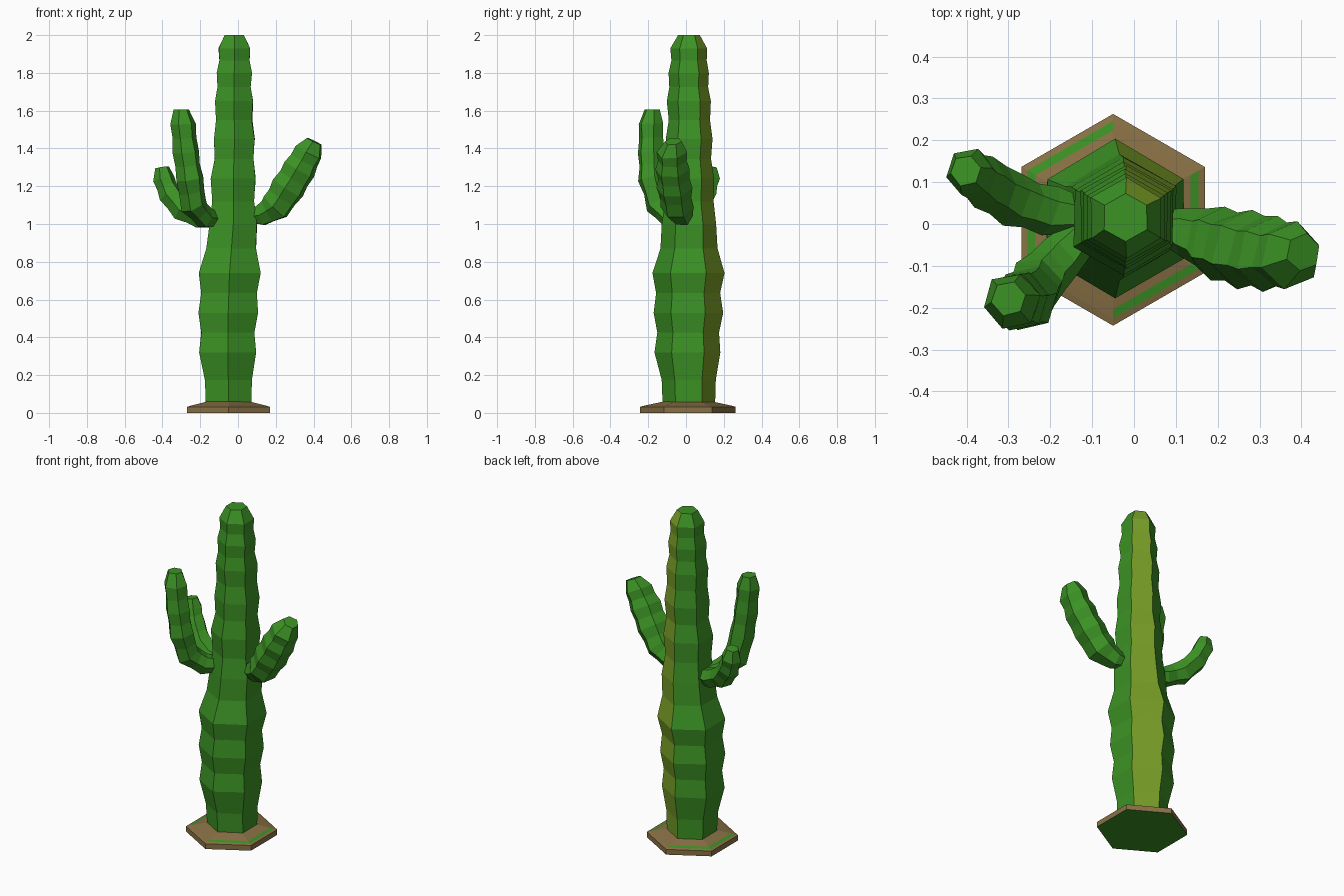
import bpy, bmesh, math, random
from mathutils import Vector

random.seed(4)
cube = bpy.data.objects.get("Cube")
if cube:
    bpy.data.objects.remove(cube, do_unlink=True)


def make_material(name, rgb):
    mat = bpy.data.materials.new(name)
    mat.use_nodes = True
    mat.diffuse_color = (*rgb, 1)
    mat.node_tree.nodes["Principled BSDF"].inputs["Base Color"].default_value = (*rgb, 1)
    return mat


GREEN = make_material("cactus green", (0.045, 0.29, 0.018))
OLIVE = make_material("olive stripe", (0.18, 0.33, 0.019))
BROWN = make_material("earth brown", (0.25, 0.165, 0.06))


def finish(name, bm, materials):
    bmesh.ops.recalc_face_normals(bm, faces=bm.faces)
    mesh = bpy.data.meshes.new(name)
    bm.to_mesh(mesh)
    bm.free()
    for mat in materials:
        mesh.materials.append(mat)
    obj = bpy.data.objects.new(name, mesh)
    bpy.context.collection.objects.link(obj)
    return obj


def add_waists(points):
    """Put a narrower ring between bulges, except just below the tip."""
    rings = []
    for i, (centre, radius) in enumerate(points):
        rings.append((centre, radius))
        if i < len(points) - 2:
            nxt, nxt_radius = points[i + 1]
            rings.append(((centre + nxt) / 2, (radius + nxt_radius) / 2 * 0.91))
    return rings


def hex_sweep(bm, rings, side, upright=False, jitter=0.0):
    """Skin hexagonal rings along a path, with corners pointing along side."""
    loops = []
    for i, (centre, radius) in enumerate(rings):
        ahead = rings[min(i + 1, len(rings) - 1)][0]
        behind = rings[max(i - 1, 0)][0]
        tangent = Vector((0, 0, 1)) if upright else (ahead - behind).normalized()
        other = side.cross(tangent).normalized()
        loop = []
        for k in range(6):
            a = k * math.pi / 3
            r = radius * (1 + random.uniform(-jitter, jitter))
            loop.append(bm.verts.new(centre + side * r * math.cos(a) + other * r * math.sin(a)))
        loops.append(loop)
    for low, high in zip(loops, loops[1:]):
        for k in range(6):
            n = (k + 1) % 6
            bm.faces.new((low[k], low[n], high[n], high[k]))
    bm.faces.new(loops[0])
    bm.faces.new(loops[-1])


# Ribbed trunk: height, centre x, centre y, corner radius
trunk_rings = [
    (0.03, -0.05, 0.015, 0.14), (0.32, -0.053, 0.01, 0.174),
    (0.53, -0.052, 0.012, 0.182), (0.74, -0.045, 0.013, 0.188),
    (1.0, -0.025, 0.017, 0.145), (1.24, -0.025, 0.014, 0.136),
    (1.45, -0.018, 0.018, 0.124), (1.65, -0.022, 0.016, 0.116),
    (1.8, -0.02, 0.015, 0.108), (1.93, -0.018, 0.014, 0.097),
    (2.0, -0.02, 0.016, 0.058),
]
bm = bmesh.new()
points = [(Vector((x, y, z)), r) for z, x, y, r in trunk_rings]
hex_sweep(bm, add_waists(points), Vector((0, 1, 0)), upright=True, jitter=0.02)
bm.normal_update()
bmesh.ops.recalc_face_normals(bm, faces=bm.faces)
# One olive stripe runs up the back left rib
stripe = Vector((math.cos(math.radians(60)), math.sin(math.radians(60)), 0))
for face in bm.faces:
    if face.normal.dot(stripe) > 0.8:
        face.material_index = 1
finish("trunk", bm, [GREEN, OLIVE])

# Bent arms: x, y, z, corner radius
arms = {
    "left_arm": [
        (0.05, 0.0, 1.04, 0.04), (0.12, -0.02, 1.045, 0.06),
        (0.2, -0.045, 1.09, 0.088), (0.265, -0.06, 1.19, 0.094),
        (0.325, -0.075, 1.29, 0.092), (0.375, -0.075, 1.38, 0.08),
        (0.405, -0.068, 1.437, 0.045)],
    "right_front_arm": [
        (-0.1, 0.0, 1.02, 0.045), (-0.175, -0.08, 1.035, 0.06),
        (-0.235, -0.145, 1.1, 0.07), (-0.255, -0.18, 1.24, 0.076),
        (-0.275, -0.185, 1.38, 0.073), (-0.293, -0.185, 1.53, 0.068),
        (-0.299, -0.178, 1.605, 0.042)],
    "right_back_arm": [
        (-0.09, 0.015, 1.02, 0.045), (-0.2, 0.03, 1.03, 0.06),
        (-0.29, 0.06, 1.075, 0.066), (-0.36, 0.1, 1.16, 0.063),
        (-0.393, 0.123, 1.24, 0.058), (-0.402, 0.128, 1.3, 0.038)],
}
for name, path in arms.items():
    points = [(Vector(p[:3]), p[3]) for p in path]
    heading = points[-1][0] - points[0][0]
    side = Vector((-heading.y, heading.x, 0)).normalized()
    bm = bmesh.new()
    hex_sweep(bm, add_waists(points), side, jitter=0.05)
    finish(name, bm, [GREEN])

# Low hexagonal earth pad with a green underside and thin mossy bands
bm = bmesh.new()
pad_centre = Vector((-0.05, 0.01, 0))
pad_rings = [(0, 0.253), (0.032, 0.253), (0.037, 0.236), (0.042, 0.214), (0.06, 0.13)]
hex_sweep(bm, [(pad_centre + Vector((0, 0, z)), r) for z, r in pad_rings],
          Vector((0, 1, 0)), upright=True)
bmesh.ops.recalc_face_normals(bm, faces=bm.faces)
for face in bm.faces:
    offset = face.calc_center_median() - pad_centre
    in_band = 0.037 < offset.z < 0.042
    mossy = offset.x * offset.y < 0 or abs(offset.y) < 0.02
    if face.normal.z < -0.9 or (in_band and mossy):
        face.material_index = 1
finish("earth_pad", bm, [BROWN, GREEN])
